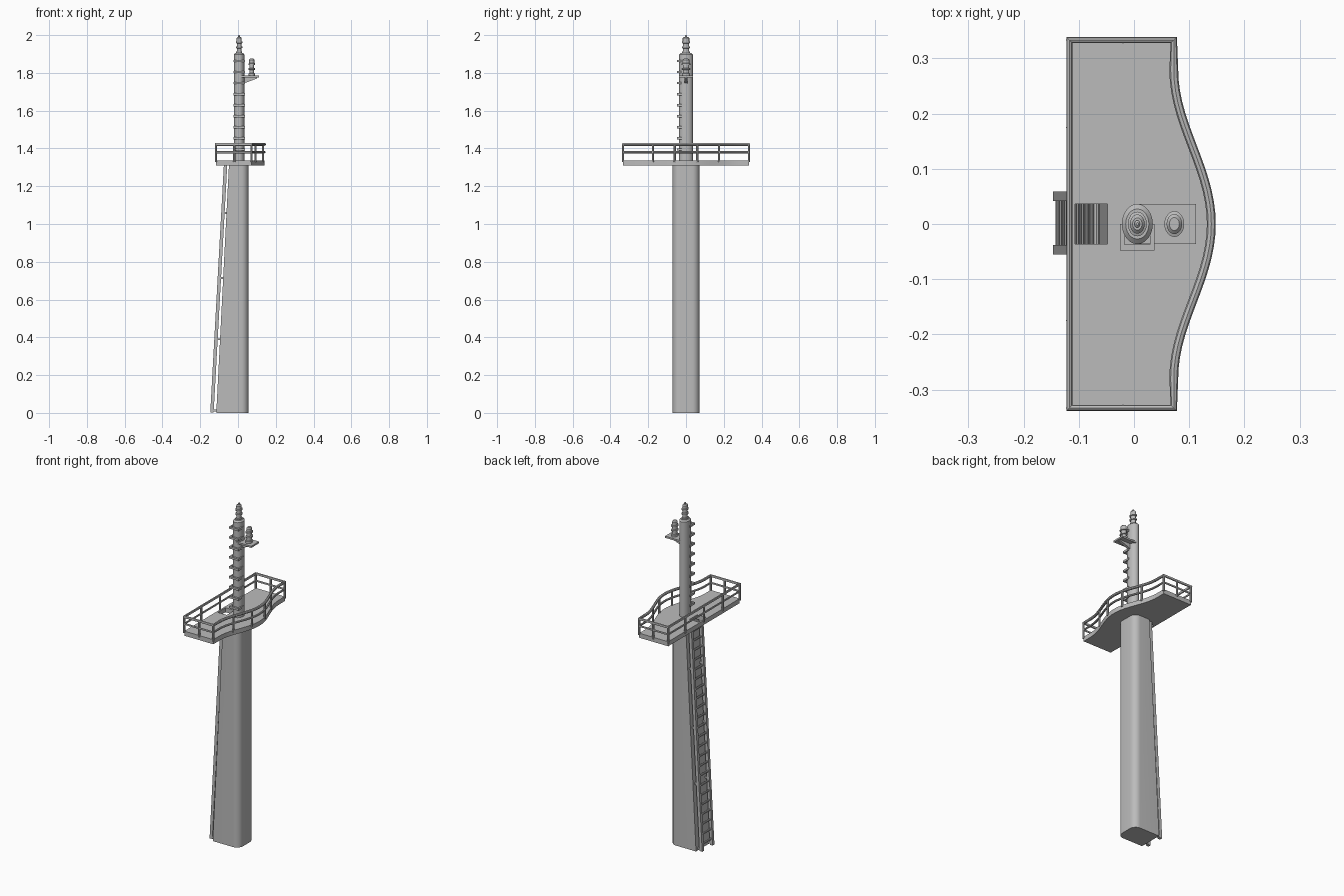
import bpy, bmesh, math
from mathutils import Vector, Matrix

cube = bpy.data.objects.get("Cube")
if cube:
    bpy.data.objects.remove(cube, do_unlink=True)

GREY = bpy.data.materials.new("painted_grey")
GREY.use_nodes = True
GREY.diffuse_color = (0.5, 0.5, 0.5, 1)
GREY.node_tree.nodes["Principled BSDF"].inputs["Base Color"].default_value = (0.5, 0.5, 0.5, 1)

DECK_Z, DECK_TOP = 1.31, 1.337
HALF_Y = 0.333
BACK_X, SIDE_X = -0.117, 0.072
POLE_X = 0.006


def finish(name, bm, smooth=False):
    bmesh.ops.recalc_face_normals(bm, faces=bm.faces)
    mesh = bpy.data.meshes.new(name)
    bm.to_mesh(mesh)
    bm.free()
    mesh.materials.append(GREY)
    obj = bpy.data.objects.new(name, mesh)
    bpy.context.collection.objects.link(obj)
    if smooth:
        smooth_object(obj)
    return obj


def smooth_object(obj):
    bpy.ops.object.select_all(action='DESELECT')
    obj.select_set(True)
    bpy.context.view_layer.objects.active = obj
    bpy.ops.object.shade_smooth_by_angle(angle=math.radians(35))


def add_box(bm, lo, hi):
    lo, hi = Vector(lo), Vector(hi)
    size = hi - lo
    m = Matrix.Translation((lo + hi) / 2) @ Matrix.Diagonal((*size, 1))
    bmesh.ops.create_cube(bm, size=1, matrix=m)


def loft(bm, rings):
    """Skin matching rings and cap both ends."""
    loops = [[bm.verts.new(p) for p in ring] for ring in rings]
    n = len(loops[0])
    for a, b in zip(loops, loops[1:]):
        for i in range(n):
            j = (i + 1) % n
            bm.faces.new((a[i], a[j], b[j], b[i]))
    bm.faces.new(loops[0][::-1])
    bm.faces.new(loops[-1])


def lathe(name, x, z, profile, stretch=1.3, sides=24):
    """Elliptical turned part from (radius, height) pairs."""
    bm = bmesh.new()
    angles = [math.tau * i / sides for i in range(sides)]
    loft(bm, [[(x + r * math.cos(a), stretch * r * math.sin(a), z + h) for a in angles]
              for r, h in profile])
    return finish(name, bm, True)


def add_tube(bm, a, b, radius, sides=8):
    a, b = Vector(a), Vector(b)
    d = b - a
    m = Matrix.Translation((a + b) / 2) @ d.to_track_quat('Z', 'Y').to_matrix().to_4x4()
    bmesh.ops.create_cone(bm, cap_ends=True, segments=sides, radius1=radius,
                          radius2=radius, depth=d.length, matrix=m)


def make_curve(name, loops, dims, **settings):
    curve = bpy.data.curves.new(name, 'CURVE')
    curve.dimensions = dims
    for key, value in settings.items():
        setattr(curve, key, value)
    for pts in loops:
        spline = curve.splines.new('POLY')
        spline.points.add(len(pts) - 1)
        for p, co in zip(spline.points, pts):
            p.co = (*co, 1)
        spline.use_cyclic_u = True
    curve.materials.append(GREY)
    obj = bpy.data.objects.new(name, curve)
    bpy.context.collection.objects.link(obj)
    bpy.ops.object.select_all(action='DESELECT')
    obj.select_set(True)
    bpy.context.view_layer.objects.active = obj
    bpy.ops.object.convert(target='MESH')
    obj = bpy.context.view_layer.objects.active
    smooth_object(obj)
    return obj


def bulge(y):
    t = min(abs(y) / 0.28, 1)
    return SIDE_X + 0.034 * (1 + math.cos(math.pi * t))


# Tapered tower with a sloping flat back and rounded leading corners
def tower_ring(z):
    back = -0.115 + (0.067 * z / DECK_Z)
    ring = [(back, 0.071, z), (back, -0.071, z)]
    for sign, order in ((-1, range(9)), (1, range(8, -1, -1))):
        for i in order:
            a = math.pi / 2 * i / 8
            ring.append((0.017 + 0.038 * math.sin(a),
                         sign * (0.033 + 0.038 * math.cos(a)), z))
    return ring


bm = bmesh.new()
loft(bm, [tower_ring(0), tower_ring(DECK_Z)])
finish("tower", bm, True)

# Deck with a curved edge and a ladder opening
outline = [(BACK_X, HALF_Y), (BACK_X, -HALF_Y), (SIDE_X, -HALF_Y)]
outline += [(bulge(y), y) for y in [0.28 * i / 14 for i in range(-14, 15)]]
outline.append((SIDE_X, HALF_Y))
hatch = [(-0.107, -0.036), (-0.107, 0.036), (-0.048, 0.036), (-0.048, -0.036)]
deck = make_curve("deck", [[(x, y, 0) for x, y in outline], [(x, y, 0) for x, y in hatch]],
                  '2D', fill_mode='BOTH', extrude=(DECK_TOP - DECK_Z) / 2)
deck.location.z = (DECK_Z + DECK_TOP) / 2

# Guard rails and posts
for name, z, r in (("top_rail", 1.422, 0.008), ("middle_rail", 1.38, 0.006)):
    make_curve(name, [[(x, y, z) for x, y in outline]], '3D',
               fill_mode='FULL', bevel_depth=r, bevel_resolution=2)

bm = bmesh.new()
posts = [(BACK_X, 0)]
for s in (-1, 1):
    posts += [(BACK_X, s * HALF_Y), (BACK_X, s * 0.175), (-0.02, s * HALF_Y),
              (SIDE_X, s * HALF_Y), (bulge(0.175), s * 0.175), (bulge(0.06), s * 0.06)]
for x, y in posts:
    add_tube(bm, (x, y, DECK_TOP - 0.01), (x, y, 1.422), 0.006)
finish("rail_posts", bm, True)

# Pole above the deck
lathe("pole", POLE_X, DECK_TOP - 0.01, [(0.028, 0), (0.028, 0.57), (0.021, 0.578)])

# Staple steps up the pole
bm = bmesh.new()
for i in range(9):
    z = 1.395 + 0.0585 * i
    add_box(bm, (POLE_X - 0.031, -0.048, z - 0.006), (POLE_X + 0.031, -0.037, z + 0.006))
    for s in (-1, 1):
        x = POLE_X + s * 0.027
        add_box(bm, (x - 0.004, -0.04, z - 0.006), (x + 0.004, 0, z + 0.006))
finish("pole_steps", bm)

# Ribbed lanterns
lantern = [(0.017, 0), (0.017, 0.012), (0.013, 0.014), (0.013, 0.03), (0.018, 0.032),
           (0.018, 0.039), (0.013, 0.041), (0.013, 0.056), (0.018, 0.058),
           (0.018, 0.065), (0.014, 0.067), (0.014, 0.084), (0.009, 0.09)]
lathe("side_lantern", 0.073, 1.785, lantern)
lathe("top_lantern", POLE_X, 1.9, [(r * 0.95, h) for r, h in lantern])
lathe("lantern_finial", POLE_X, 1.985, [(0.005, 0), (0.005, 0.012), (0.002, 0.015)])

# Lantern shelf with a gusset
bm = bmesh.new()
add_box(bm, (POLE_X, -0.036, 1.775), (0.112, 0.036, 1.785))
finish("lantern_shelf", bm)
bm = bmesh.new()
loft(bm, [[(0.025, y, 1.776), (0.1, y, 1.776), (0.1, y, 1.77), (0.025, y, 1.742)]
          for y in (-0.008, 0.008)])
finish("shelf_gusset", bm)


# Leaning ladder
def ladder_x(z):
    return -0.138 + 0.072 * z / DECK_Z


bm = bmesh.new()
for s in (-1, 1):
    y0, y1 = sorted((s * 0.04 + 0.002, s * 0.057 + 0.002))
    loft(bm, [[(ladder_x(z) - 0.009, y0, z), (ladder_x(z) + 0.009, y0, z),
               (ladder_x(z) + 0.009, y1, z), (ladder_x(z) - 0.009, y1, z)]
              for z in (0.002, DECK_Z)])
finish("ladder_rails", bm)

bm = bmesh.new()
for i in range(23):
    z = 0.04 + 0.056 * i
    add_tube(bm, (ladder_x(z), -0.045, z), (ladder_x(z), 0.049, z), 0.006)
finish("ladder_rungs", bm, True)

bm = bmesh.new()
for z in (0.012, 0.39, 0.715, 1.058):
    for s in (-1, 1):
        y = 0.002 + s * 0.0485
        add_box(bm, (ladder_x(z), y - 0.007, z - 0.005), (ladder_x(z) + 0.035, y + 0.007, z + 0.005))
finish("ladder_brackets", bm)
